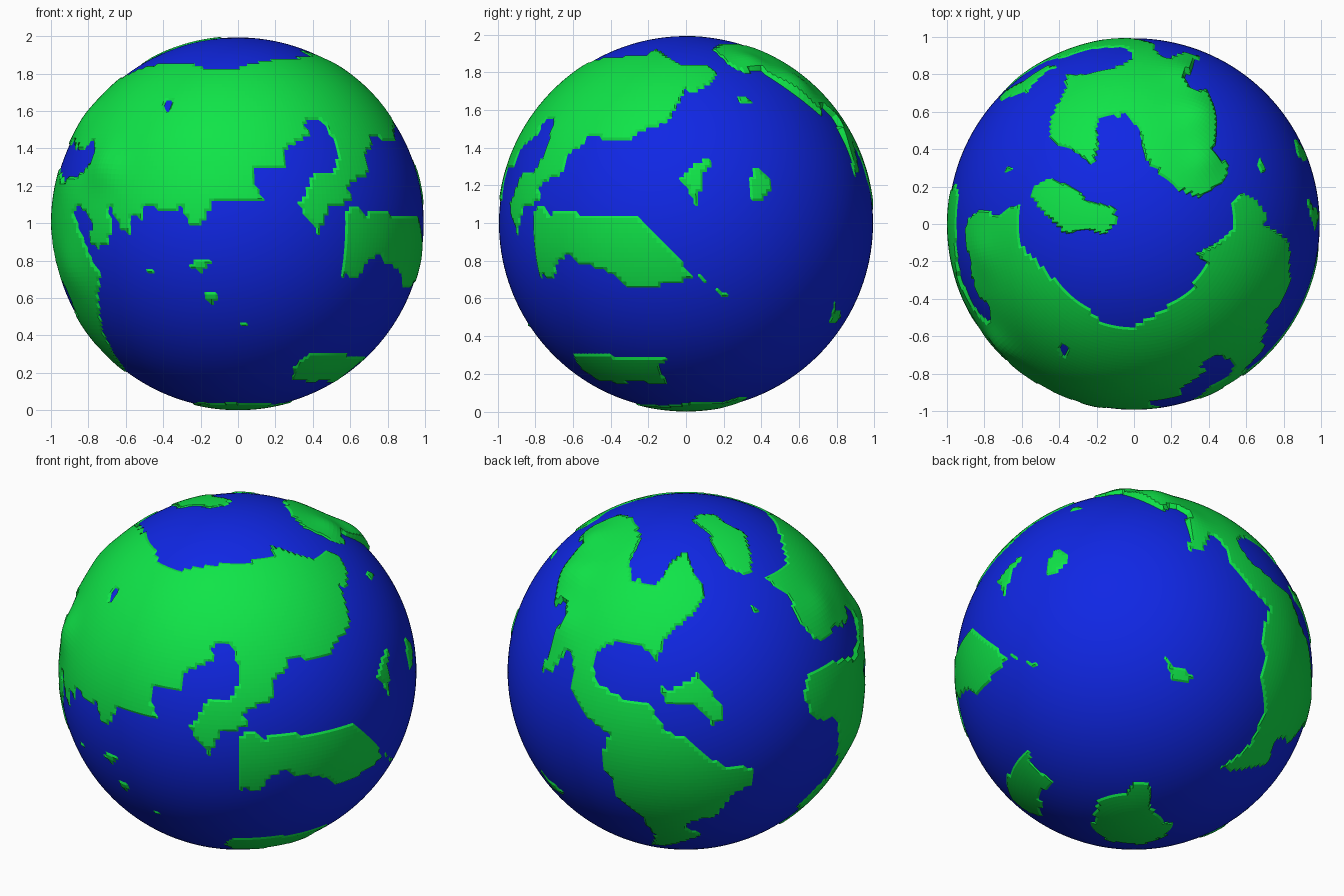
import bpy, bmesh, math
from mathutils import Vector

OCEAN_R, LAND_R, BASE_R = 0.993, 1.0, 0.985


def material(name, rgb):
    m = bpy.data.materials.new(name)
    m.diffuse_color = (*rgb, 1)
    return m


def pts(*n):
    """Pairs in hundredths of the globe radius."""
    return [(n[i] / 100, n[i + 1] / 100) for i in range(0, len(n), 2)]


def side(azimuth, elevation, *outlines):
    """A flat chart of the globe: right, up, facing axes and its outlines."""
    a, e = math.radians(azimuth), math.radians(elevation)
    h = Vector((math.cos(a), math.sin(a), 0))
    z = Vector((0, 0, 1))
    return (Vector((-math.sin(a), math.cos(a), 0)),
            z * math.cos(e) - h * math.sin(e),
            h * math.cos(e) + z * math.sin(e), outlines)


def inside(x, y, poly):
    hit = False
    for (ax, ay), (bx, by) in zip(poly, poly[1:] + poly[:1]):
        if (ay > y) != (by > y) and x < (bx - ax) * (y - ay) / (by - ay) + ax:
            hit = not hit
    return hit


# Charts: coast outlines drawn on six sides of the globe
front = side(
    -90, 0,
    # large continent with the east coast of its southern neighbour
    pts(49, 56, 37, 53, 38, 44, 25, 38, 24, 29, 9, 29, 9, 21, 15, 11, -13, 11,
        -19, -1, -27, -1, -30, 8, -43, 6, -45, 10, -50, 8, -51, 1, -58, 5,
        -58, -6, -63, -3, -70, 11, -68, -3, -70, -11, -76, -14, -81, -9,
        -78, -2, -82, 5, -85, 10, -88, 6, -85, -4, -80, -17, -74, -27,
        -75, -41, -73, -57, -68, -68, -60, -80, -75, -90, -115, -50,
        -115, 20, -96, 23, -93, 24, -85, 26, -76, 37, -80, 52, -88, 40,
        -100, 33, -115, 50, -80, 110, 50, 110),
    pts(-41, 65, -35, 65, -38, 59),                       # lake
    pts(-27, -23, -22, -19, -12, -19, -20, -26),          # islands
    pts(-18, -38, -10, -38, -15, -45),
    pts(-2, -53, 8, -53, 3, -56),
    pts(-51, -24, -44, -24, -47, -27),
    # peninsula, southern island continent, polar land
    pts(43, -7, 40, -1, 34, 5, 33, 11, 37, 17, 42, 18, 40, 25, 53, 27, 60, 20,
        48, 6),
    pts(56, -30, 59, 8, 75, 8, 75, -20, 65, -20),
    pts(29, -84, 30, -77, 38, -70, 49, -69, 58, -72, 70, -71, 60, -80, 47, -85))

front_right = side(
    -55, 25,
    pts(-52, 83, -47, 74, -49, 66, -42, 58, -28, 57, 16, 61, 17, 71, 34, 66,
        48, 70, 60, 62, 58, 54, 62, 40, 62, 26, 56, 20, 56, 11, 48, 8, 28, 6,
        27, 1, 20, -4, 19, -16, 3, -24, 6, -31, -10, -35, -15, -47, -18, -47,
        -26, -30, -19, -21, -18, -16, -4, -15, 1, -4, -1, 7, -4, 15, -10, 16,
        -15, 12, -13, 6, -29, 0, -31, -10, -47, -10, -46, -26, -70, -24,
        -105, -25, -105, 60, -70, 90),
    pts(1, -36, 9, -33, 13, -38, 29, -33, 34, -36, 51, -31, 63, -31, 83, -47,
        76, -50, 51, -57, 29, -55, 20, -58, 13, -66, 1, -69))

right = side(
    0, 0,
    pts(-14, 86, 10, 85, 14, 78, 2, 74, -3, 67, -9, 54, -22, 50, -52, 47,
        -68, 32, -80, 60, -30, 95),
    pts(-81, 10, -73, 5, -62, 8, -52, 5, -26, 4, -9, -13, 4, -28, -3, -32,
        -30, -36, -40, -27, -60, -20, -70, -22, -76, -32, -81, -30),
    pts(-61, -71, -46, -70, -27, -72, -10, -71, -12, -86, -41, -85, -49, -79,
        -57, -76),
    pts(7, -28, 17, -35, 25, -39, 17, -38),               # islands
    pts(-4, 24, 5, 31, 14, 37, 15, 32, 9, 25, 6, 9, 1, 18),
    pts(35, 29, 42, 28, 47, 20, 41, 12, 34, 13),
    pts(26, 70, 34, 69, 35, 64, 28, 64))

top = side(
    -90, 90,
    pts(-45, 49, -37, 59, -36, 82, -13, 82, 1, 87, 25, 95, 34, 88, 35, 80,
        41, 67, 45, 51, 42, 38, 51, 32, 49, 23, 35, 14, 25, 18, 6, 34, 3, 51,
        -5, 59, -13, 59, -20, 53, -19, 42, -22, 31, -29, 37),
    pts(-53, 21, -45, 25, -29, 18, -26, 13, -10, 9, -9, 1, -16, -6, -24, -3,
        -37, -5, -48, 5, -56, 15),
    pts(52, 10, 53, -3, 44, -10, 33, -16, 39, -21, 30, -35, 14, -47, -2, -56,
        -16, -54, -26, -44, -35, -38, -48, -24, -61, -11, -62, 10, -75, 10,
        -87, 5, -89, -9, -85, -35, -77, -52, -95, -60, -60, -100, 40, -100,
        84, -35, 85, -17, 69, 9, 62, 16, 56, 16))

back_left = side(
    125, 25,
    # twin western continents
    pts(-31, 89, -25, 79, -29, 60, -25, 50, -17, 49, -10, 55, -10, 62, -3, 70,
        4, 67, 4, 57, 10, 48, 10, 40, 3, 31, -11, 20, -16, 5, -25, 15, -39, 16,
        -49, 12, -53, 3, -48, -8, -34, -16, -20, -19, -11, -33, 3, -39,
        11, -47, 22, -53, 38, -54, 37, -64, 28, -67, 17, -81, 3, -84, -6, -93,
        -17, -97, -25, -89, -37, -72, -45, -58, -48, -47, -43, -36, -56, -25,
        -65, -11, -63, 3, -66, 13, -76, -1, -80, -1, -77, 12, -67, 31, -66, 48,
        -59, 60, -59, 68, -45, 79),
    pts(-16, -7, -10, -11, 3, -5, 6, -1, 11, -8, 20, -19, 20, -28, 14, -30,
        11, -24, 3, -19, -11, -19),
    pts(4, 84, 8, 87, 17, 87, 25, 76, 35, 68, 37, 54, 30, 54, 20, 63, 11, 72),
    pts(36, 37, 42, 34, 41, 32, 37, 34),
    # eastern coasts on the right
    pts(47, 88, 52, 74, 47, 51, 56, 44, 65, 26, 73, 17, 81, 20, 83, 26, 98, 24,
        110, 30, 80, 100),
    pts(66, -11, 68, -1, 81, 5, 100, 10, 115, 0, 110, -60, 93, -44, 84, -48,
        86, -36, 84, -26, 76, -28, 69, -23),
    pts(78, -60, 62, -76, 75, -90, 100, -65))

back_right_below = side(
    50, -30,
    pts(-18, 105, -4, 101, 16, 93, 27, 82, 31, 68, 38, 68, 41, 76, 52, 71,
        58, 60, 69, 48, 76, 37, 75, 17, 71, -5, 73, -22, 66, -39, 58, -47,
        48, -54, 56, -56, 72, -53, 89, -39, 115, -20, 115, 25, 90, 40, 86, 46,
        75, 62, 61, 74, 60, 100, 0, 115),
    pts(-70, -64, -62, -46, -56, -53, -45, -62, -53, -69, -50, -81, -57, -81,
        -70, -75),
    pts(-24, -87, -20, -72, -4, -67, 1, -61, 10, -64, 9, -75, 16, -84, 22, -85,
        18, -92, 5, -97, -15, -95),
    pts(16, 9, 24, 2, 35, -2, 29, -7, 21, -4))

charts = [front, front_right, right, top, back_left, back_right_below]

# Mountain ranges: direction, height, width
mountains = [(Vector(d).normalized(), h, w) for d, h, w in (
    ((0.36, 0.58, 0.72), 0.035, 0.13), ((0.3, 0.78, 0.52), 0.025, 0.13),
    ((0.38, 0.35, 0.85), 0.02, 0.1), ((-0.70, -0.64, 0.3), 0.03, 0.12),
    ((-0.9, -0.3, 0.25), 0.012, 0.15), ((-0.88, -0.38, -0.25), 0.015, 0.15),
    ((-0.8, -0.15, 0.55), 0.012, 0.12))]


def is_land(p):
    r, u, _, outlines = max(charts, key=lambda c: p.dot(c[2]))
    x, y = p.dot(r), p.dot(u)
    return sum(inside(x, y, o) for o in outlines) % 2 == 1


def sphere(name, mat, segments, rings, radius):
    bm = bmesh.new()
    bmesh.ops.create_uvsphere(bm, u_segments=segments, v_segments=rings,
                              radius=radius)
    me = bpy.data.meshes.new(name)
    me.materials.append(mat)
    ob = bpy.data.objects.new(name, me)
    ob.location.z = 1
    bpy.context.collection.objects.link(ob)
    return ob, bm


# Ocean: smooth ball
ocean, bm = sphere("ocean", material("ocean blue", (0.005, 0.02, 0.78)),
                   160, 80, OCEAN_R)
for f in bm.faces:
    f.smooth = True
bm.to_mesh(ocean.data)
bm.free()

# Land: raised shell whose rim dips under the ocean
land, bm = sphere("land", material("land green", (0.005, 0.78, 0.065)),
                  240, 120, 1)
dry = set()
for v in bm.verts:
    p = v.co.normalized()
    if is_land(p):
        dry.add(v)
        v.co = p * (LAND_R + sum(h * math.exp(-((p - d).length / w) ** 2)
                                 for d, h, w in mountains))
    else:
        v.co = p * BASE_R
sea = [f for f in bm.faces if not any(v in dry for v in f.verts)]
bmesh.ops.delete(bm, geom=sea, context='FACES')
bm.to_mesh(land.data)
bm.free()
